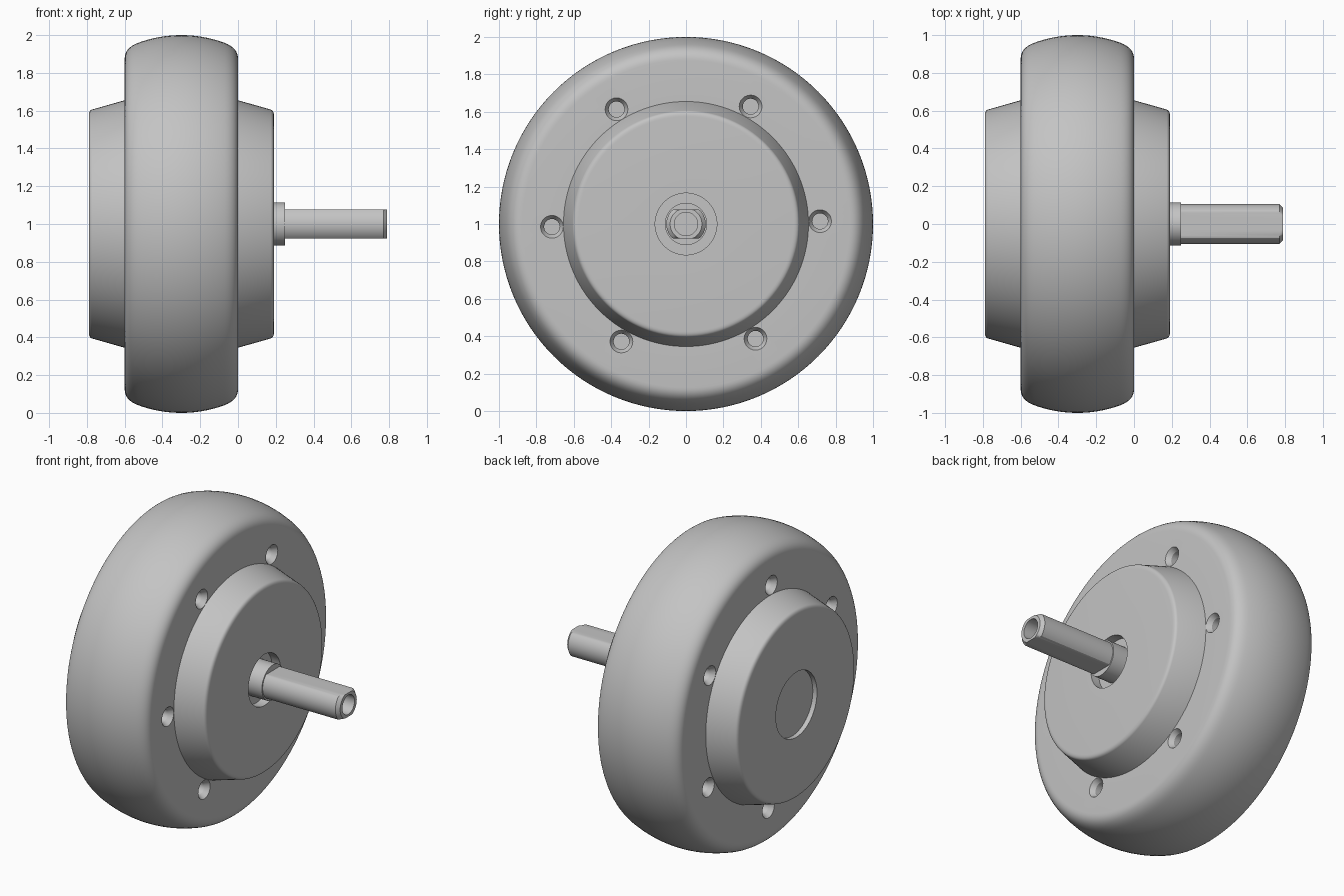
import bpy, bmesh
from math import sin, cos, pi, radians, sqrt

if "Cube" in bpy.data.objects:
    bpy.data.objects.remove(bpy.data.objects["Cube"])

grey = bpy.data.materials.new("light grey metal")
grey.use_nodes = True
grey.diffuse_color = (0.55, 0.55, 0.55, 1)
grey.node_tree.nodes["Principled BSDF"].inputs["Base Color"].default_value = grey.diffuse_color

AXIS_Z = 1.0


def add_loft(bm, rings, sides, y=0, z=AXIS_Z):
    """Skin rings (x, radius, flat half height) along x and cap both ends."""
    loops = []
    for x, r, *flat in rings:
        h = flat[0] if flat else r
        loops.append([bm.verts.new((x, y + r * cos(a), z + max(-h, min(h, r * sin(a)))))
                      for a in (2 * pi * i / sides for i in range(sides))])
    for a, b in zip(loops, loops[1:]):
        for i in range(sides):
            j = (i + 1) % sides
            bm.faces.new((a[i], a[j], b[j], b[i]))
    bm.faces.new(loops[0])
    bm.faces.new(loops[-1])


def finish(name, bm):
    bmesh.ops.recalc_face_normals(bm, faces=bm.faces)
    mesh = bpy.data.meshes.new(name)
    bm.to_mesh(mesh)
    bm.free()
    mesh.materials.append(grey)
    obj = bpy.data.objects.new(name, mesh)
    bpy.context.collection.objects.link(obj)
    return obj


def loft(name, rings, sides):
    bm = bmesh.new()
    add_loft(bm, rings, sides)
    return finish(name, bm)


def select(obj):
    bpy.ops.object.select_all(action='DESELECT')
    obj.select_set(True)
    bpy.context.view_layer.objects.active = obj


def smooth(obj):
    select(obj)
    bpy.ops.object.shade_smooth_by_angle(angle=radians(25))


def fillet(a, corner, b, steps=8):
    """Rounded corner between two profile points."""
    pts = []
    for i in range(steps + 1):
        t = i / steps
        pts.append(tuple((1 - t) ** 2 * p + 2 * t * (1 - t) * c + t * t * q
                         for p, c, q in zip(a, corner, b)))
    return pts


# Half profile of the wheel body, measured outward from its middle plane
crown_r = 0.66
crown = [(x, 1 - crown_r + sqrt(crown_r ** 2 - x * x))
         for x in (0.23 * i / 10 for i in range(11))]
shoulder = fillet(crown[-1], (0.3, 0.932), (0.3, 0.875))
hub_edge = fillet((0.473, 0.606), (0.49, 0.6), (0.49, 0.575), 5)
half = crown + shoulder[1:] + [(0.3, 0.655)] + hub_edge
MID = -0.3
right = [(MID + x, r) for x, r in half]
left = [(MID - x, r) for x, r in reversed(half[1:])]

# Wheel body with a shallow recess on the left and a shaft pocket on the right
left_recess = [(-0.76, 0.21), (-0.79, 0.21)]
shaft_pocket = [(0.19, 0.165), (0.13, 0.165)]
body = loft("wheel_body", left_recess + left + right + shaft_pocket, 128)

# Countersunk screw holes on both sides, staggered by half a step
cutter_bm = bmesh.new()
for face_x, out, start in ((0.0, 1, 1.2), (-0.6, -1, 31.2)):
    for k in range(6):
        a = radians(start + 60 * k)
        rings = [(face_x + out * d, r) for d, r in
                 ((0.01, 0.061), (0, 0.061), (-0.03, 0.042), (-0.08, 0.042))]
        add_loft(cutter_bm, rings, 24, 0.717 * cos(a), AXIS_Z + 0.717 * sin(a))
cutter = finish("hole_cutter", cutter_bm)
cutter.hide_render = True
cut = body.modifiers.new("screw_holes", 'BOOLEAN')
cut.operation = 'DIFFERENCE'
cut.solver = 'EXACT'
cut.object = cutter
select(body)
bpy.ops.object.modifier_apply(modifier=cut.name)
bpy.data.objects.remove(cutter)
smooth(body)

# Collar at the root of the shaft
smooth(loft("shaft_collar", [(0.12, 0.113), (0.25, 0.113)], 48))

# Double-flatted shaft with a chamfered tip and a blind bore
FLAT = 0.077
smooth(loft("shaft", [(0.2, 0.105, FLAT), (0.77, 0.105, FLAT), (0.79, 0.085, FLAT),
                      (0.79, 0.062), (0.62, 0.062)], 64))
